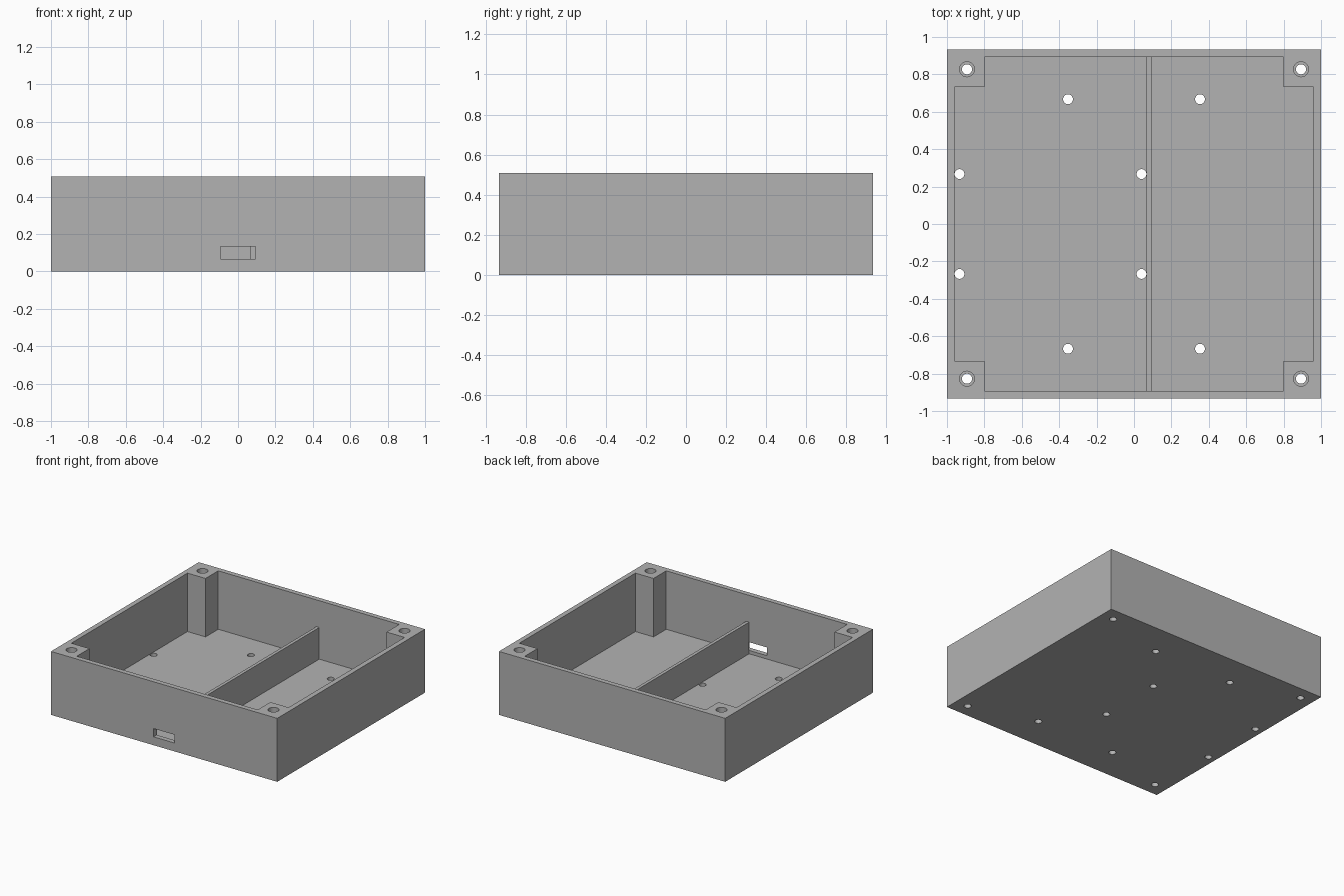
import bpy
import bmesh
from mathutils import Matrix, Vector

default = bpy.data.objects.get("Cube")
if default:
    bpy.data.objects.remove(default, do_unlink=True)

# Overall proportions
HALF_X, HALF_Y, HEIGHT = 1.0, 0.933, 0.507
WALL, POST = 0.04, 0.16
IN_X, IN_Y = HALF_X - WALL, HALF_Y - WALL

grey = bpy.data.materials.new("plain grey")
grey.use_nodes = True
grey.diffuse_color = (0.45, 0.45, 0.45, 1)
grey.node_tree.nodes["Principled BSDF"].inputs["Base Color"].default_value = (0.45, 0.45, 0.45, 1)


def finish(name, bm):
    bmesh.ops.recalc_face_normals(bm, faces=bm.faces)
    mesh = bpy.data.meshes.new(name)
    bm.to_mesh(mesh)
    bm.free()
    mesh.materials.append(grey)
    obj = bpy.data.objects.new(name, mesh)
    bpy.context.collection.objects.link(obj)
    return obj


def box(name, low, high):
    low, high = Vector(low), Vector(high)
    bm = bmesh.new()
    bmesh.ops.create_cube(bm, size=1, matrix=Matrix.Translation((low + high) / 2)
                          @ Matrix.Diagonal((*(high - low), 1)))
    return finish(name, bm)


def prism(name, outline, bottom, top):
    bm = bmesh.new()
    face = bm.faces.new([bm.verts.new((x, y, bottom)) for x, y in outline])
    result = bmesh.ops.extrude_face_region(bm, geom=[face])
    verts = [v for v in result["geom"] if isinstance(v, bmesh.types.BMVert)]
    bmesh.ops.translate(bm, verts=verts, vec=(0, 0, top - bottom))
    return finish(name, bm)


def drills(name, centres, radius, bottom, top):
    bm = bmesh.new()
    for x, y in centres:
        bmesh.ops.create_cone(bm, cap_ends=True, segments=32, radius1=radius, radius2=radius,
                              depth=top - bottom,
                              matrix=Matrix.Translation((x, y, (bottom + top) / 2)))
    return finish(name, bm)


def cut(target, cutter):
    mod = target.modifiers.new(cutter.name, 'BOOLEAN')
    mod.operation = 'DIFFERENCE'
    mod.solver = 'EXACT'
    mod.object = cutter
    cutter.hide_render = True
    cutter.hide_viewport = True


def four(x, y):
    return [(sx * x, sy * y) for sx in (-1, 1) for sy in (-1, 1)]


# Open tray: the cavity outline steps inward to leave the corner posts
tray = box("tray_body", (-HALF_X, -HALF_Y, 0), (HALF_X, HALF_Y, HEIGHT))
px, py = IN_X - POST, IN_Y - POST
quarter = [(IN_X, py), (px, py), (px, IN_Y)]
outline = (quarter + [(-x, y) for x, y in reversed(quarter)]
           + [(-x, -y) for x, y in quarter] + [(x, -y) for x, y in reversed(quarter)])
cut(tray, prism("cavity_cutter", outline, WALL, HEIGHT + 0.1))

# Cable slot through the front wall
cut(tray, box("slot_cutter", (-0.093, -HALF_Y - 0.1, 0.067), (0.093, -IN_Y + 0.02, 0.133)))

# Screw shafts and wider sockets in the corner posts
corners = four(0.893, 0.827)
cut(tray, drills("post_shaft_cutter", corners, 0.027, -0.1, HEIGHT + 0.1))
cut(tray, drills("post_socket_cutter", corners, 0.04, HEIGHT - 0.13, HEIGHT + 0.1))

# Mounting holes in the floor
mounts = four(0.353, 0.667) + [(x, y) for x in (-0.933, 0.04) for y in (-0.267, 0.267)]
cut(tray, drills("floor_hole_cutter", mounts, 0.0263, -0.1, 0.1))

# Low divider wall between the two compartments
box("divider", (0.067, -IN_Y, WALL), (0.093, IN_Y, 0.293))
